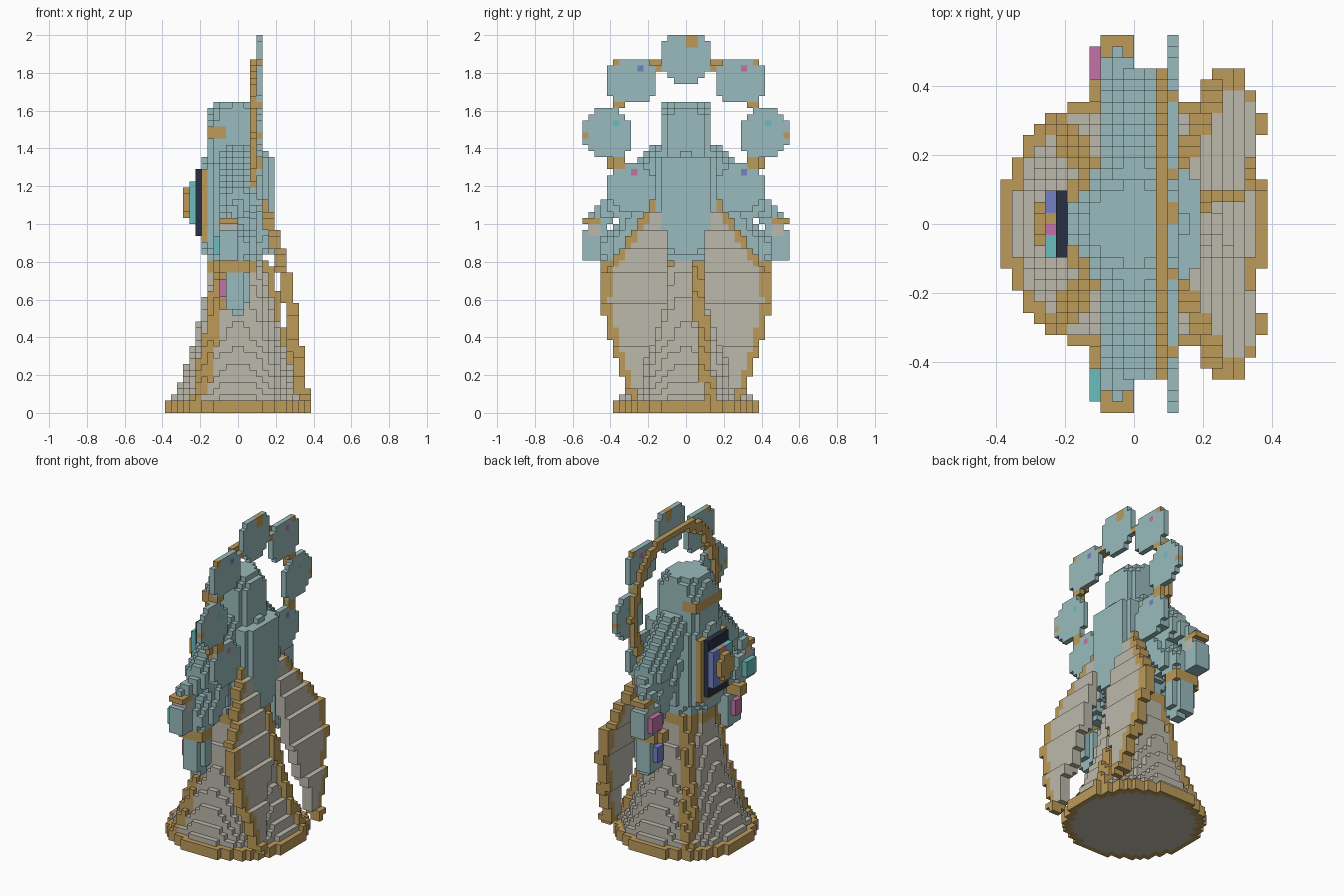
import bpy, bmesh, math
from mathutils import Vector

cube = bpy.data.objects.get("Cube")
if cube:
    bpy.data.objects.remove(cube)

S = 2 / 62  # edge of one block


def srgb(*c):
    return tuple((v / 255 / 12.92) if v < 11 else ((v / 255 + 0.055) / 1.055) ** 2.4 for v in c) + (1,)


COLOURS = {
    "pale_teal": srgb(153, 187, 189), "warm_stone": srgb(188, 185, 171),
    "gold": srgb(189, 155, 91), "navy": srgb(40, 48, 68),
    "cyan": srgb(108, 188, 190), "blue": srgb(115, 130, 195), "pink": srgb(194, 114, 168),
}
NAMES = list(COLOURS)
MATS = []
for name, col in COLOURS.items():
    m = bpy.data.materials.new(name)
    m.use_nodes = True
    m.diffuse_color = col
    m.node_tree.nodes["Principled BSDF"].inputs["Base Color"].default_value = col
    MATS.append(m)

grid = {}  # block -> (part, colour)


def fill(part, colour, lo, hi, test=lambda x, y, z: True):
    """Fill every block with its centre in the bounds that passes the test."""
    spans = [range(math.floor(a / S) - 1, math.ceil(b / S) + 1) for a, b in zip(lo, hi)]
    for i in spans[0]:
        for j in spans[1]:
            for k in spans[2]:
                p = [(n + 0.5) * S for n in (i, j, k)]
                if k >= 0 and all(a <= v <= b for a, v, b in zip(lo, p, hi)) and test(*p):
                    c = colour(*p) if callable(colour) else colour
                    grid[i, j, k] = (part, c)


def interp(points, t):
    if t <= points[0][0]:
        return points[0][1]
    for (a, u), (b, v) in zip(points, points[1:]):
        if t <= b:
            return u + (v - u) * (t - a) / (b - a)
    return points[-1][1]


def tube(part, colour, path, r):
    """Blocky limb along a path."""
    for a, b in zip(path, path[1:]):
        a, b = Vector(a), Vector(b)
        d = b - a

        def near(x, y, z):
            p = Vector((x, y, z))
            t = max(0, min(1, (p - a).dot(d) / d.length_squared))
            return (p - a - d * t).length <= r
        fill(part, colour, [min(u, v) - r for u, v in zip(a, b)],
             [max(u, v) + r for u, v in zip(a, b)], near)


def block(part, colour, centre, half, power=4):
    """Box with rounded, stepped corners."""
    fill(part, colour, [c - h for c, h in zip(centre, half)], [c + h for c, h in zip(centre, half)],
         lambda *p: sum(abs((v - c) / h) ** power for v, c, h in zip(p, centre, half)) <= 1.05)


# Flared skirt with raised gold seams
SKIRT = [(0, .39), (.06, .37), (.1, .34), (.2, .295), (.4, .225), (.6, .185), (.82, .13)]
fill("skirt", "warm_stone", (-.4, -.4, 0), (.4, .4, .84),
     lambda x, y, z: math.hypot(x, y) <= interp(SKIRT, z))
fill("skirt_rim", "gold", (-.4, -.4, 0), (.4, .4, .065),
     lambda x, y, z: .352 < math.hypot(x, y) <= .392)
for side in (-1, 1):
    ax, ay = math.cos(math.radians(128)), side * math.sin(math.radians(128))
    fill("front_seam", "gold", (-.4, -.4, .08), (.0, .4, .82),
         lambda x, y, z: x * ax + y * ay > 0 and abs(x * ay - y * ax) < .04
         and math.hypot(x, y) <= interp(SKIRT, z) + .03)
fill("back_seam", "gold", (0, 0, .08), (.4, .2, .8),
     lambda x, y, z: abs(y - .05 - (.8 - z) * .1) < .033 and math.hypot(x, y) <= interp(SKIRT, z) + .04)

# Two hanging cloak wings behind the skirt
WING_X = [(0, .355), (.6, .27), (.8, .23), (1.15, .12)]
OUTER = [(.08, .3), (.45, .42), (.6, .45), (.72, .44), (.8, .39), (1.14, .17)]
INNER = [(.08, .25), (.25, .22), (.5, .12), (.8, .08), (1.15, .12)]
fill("cloak_wing",
     lambda x, y, z: "gold" if interp(OUTER, z) - abs(y) < .045 else "warm_stone",
     (0, -.47, .08), (.4, .47, 1.14),
     lambda x, y, z: abs(x - interp(WING_X, z)) < .033 and interp(INNER, z) <= abs(y) <= interp(OUTER, z))

# Robed torso, back panel and hood
TORSO = [(.8, .14), (.88, .19), (1.28, .185), (1.42, .15)]
fill("torso", "pale_teal", (-.21, -.2, .8), (.2, .2, 1.42),
     lambda x, y, z: math.hypot(x + .01, y) <= interp(TORSO, z))
fill("back_panel", "pale_teal", (.05, -.165, .85), (.195, .165, 1.34),
     lambda x, y, z: abs(y) + max(0, .98 - z) * .5 + max(0, x - .13) < .18)
block("hood", "pale_teal", (-.015, 0, 1.4), (.15, .135, .26), 3.2)
block("hood_top", "pale_teal", (0, 0, 1.58), (.085, .125, .075), 3)
fill("face_band", "gold", (-.17, -.13, 1.45), (-.05, .13, 1.52),
     lambda x, y, z: math.hypot(x, y) > .1)
fill("waist_band", "gold", (-.16, -.16, .75), (.1, .16, .8), lambda x, y, z: .1 < math.hypot(x, y) < .16)

# Four arms, holding small coloured blocks
for side, top_gem, low_gem in ((1, "pink", "blue"), (-1, "cyan", "pink")):
    tube("shoulder", "pale_teal", [(0, side * .13, 1.34), (0, side * .35, 1.12)], .09)
    tube("upper_arm", "pale_teal", [(0, side * .35, 1.12), (-.04, side * .45, 1.03)], .055)
    tube("lower_arm", "pale_teal", [(0, side * .18, 1.15), (.01, side * .33, .9), (0, side * .38, .87)], .085)
    block("upper_hand", "pale_teal", (-.05, side * .47, .89), (.065, .08, .085), 4)
    block("upper_palm", "warm_stone", (-.05, side * .49, .98), (.035, .035, .04), 8)
    block("upper_bracelet", "gold", (-.05, side * .5, 1.02), (.05, .05, .02), 8)
    fill("upper_gem", top_gem, (-.13, min(side * .42, side * .53), .83), (-.095, max(side * .42, side * .53), .94))
    block("lower_hand", "pale_teal", (-.01, side * .385, .65), (.065, .065, .125), 3)
    block("lower_bracelet", "gold", (-.03, side * .4, .775), (.085, .05, .04), 5)
    fill("lower_gem", low_gem, (-.1, min(side * .35, side * .42), .6), (-.065, max(side * .35, side * .42), .7))

# Chest tablet with layered emblem
fill("tablet_back", "gold", (-.195, -.13, .9), (-.16, .13, 1.28))
fill("tablet", "navy", (-.228, -.1, .935), (-.193, .1, 1.3))
fill("tablet_face", lambda x, y, z: "blue" if y > .03 else "cyan" if y < -.03 else "gold" if y > 0 else "pink",
     (-.26, -.1, 1.0), (-.226, .1, 1.23))
fill("emblem", "gold", (-.292, -.065, 1.03), (-.258, .065, 1.2),
     lambda x, y, z: abs(y) + abs(z - 1.12) < .1)

# Halo: thin gold ring carrying octagonal plates
fill("halo_ring", "gold", (.066, -.5, 1.1), (.096, .5, 1.88),
     lambda x, y, z: abs(math.hypot(y, z - 1.46) - .41) < .026)


def plate(y0, z0):
    fill("halo_plate", "pale_teal", (.098, y0 - .135, z0 - .125), (.128, y0 + .135, z0 + .125),
         lambda x, y, z: abs(y - y0) + abs(z - z0) < .19)


def dot(part, colour, y, z, h=.017):
    fill(part, colour, (.098, y - h, z - h), (.128, y + h, z + h))


plate(0, 1.875)
dot("halo_crest", "gold", .03, 1.97, .035)
for side in (-1, 1):
    for y, z in ((.29, 1.76), (.41, 1.475), (.29, 1.19)):
        plate(side * y, z)
    for y, z in ((.36, 1.63), (.36, 1.32), (.15, 1.82), (.38, 1.85), (.53, 1.475)):
        dot("halo_joint", "gold", side * y, z, .022)
for colour, y, z in (("blue", -.25, 1.82), ("pink", .31, 1.82), ("cyan", -.36, 1.53),
                     ("cyan", .45, 1.53), ("pink", -.27, 1.26), ("blue", .31, 1.26)):
    dot("halo_gem", colour, y, z)

# Turn the exposed block sides into one mesh per part
parts = {}
for cell, (part, colour) in grid.items():
    parts.setdefault(part, []).append((cell, NAMES.index(colour)))
for part, cells in parts.items():
    bm = bmesh.new()
    verts = {}
    for cell, mat in cells:
        for axis in range(3):
            for step in (0, 1):
                beside = list(cell)
                beside[axis] += 2 * step - 1
                if tuple(beside) in grid:
                    continue
                u, v = (axis + 1) % 3, (axis + 2) % 3
                ring = []
                for du, dv in ((0, 0), (1, 0), (1, 1), (0, 1)):
                    c = list(cell)
                    c[axis] += step
                    c[u] += du
                    c[v] += dv
                    c = tuple(c)
                    if c not in verts:
                        verts[c] = bm.verts.new([n * S for n in c])
                    ring.append(verts[c])
                face = bm.faces.new(ring if step else ring[::-1])
                face.material_index = mat
    mesh = bpy.data.meshes.new(part)
    bm.to_mesh(mesh)
    bm.free()
    for m in MATS:
        mesh.materials.append(m)
    bpy.context.scene.collection.objects.link(bpy.data.objects.new(part, mesh))
